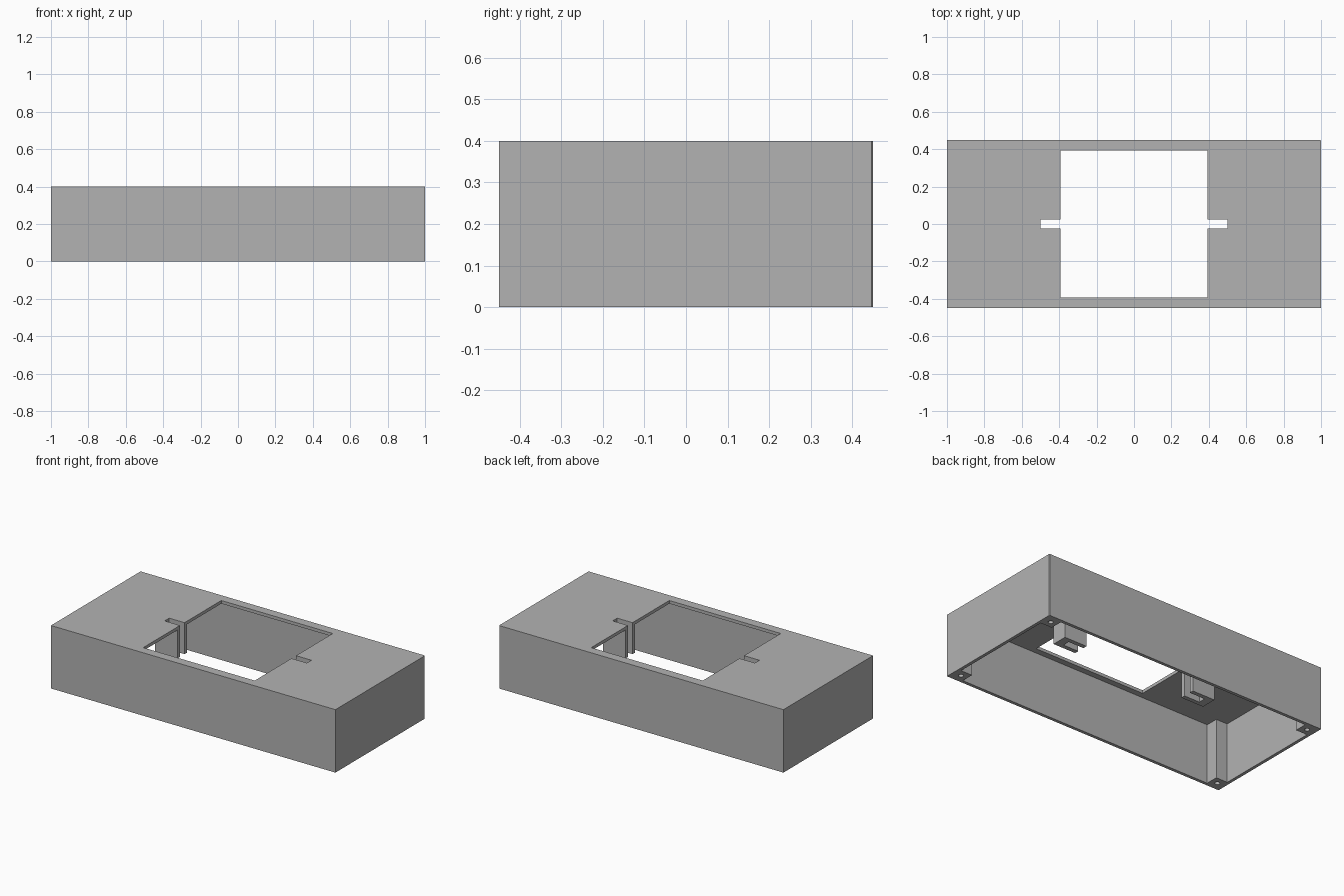
import bpy, bmesh, math

cube = bpy.data.objects.get("Cube")
if cube:
    bpy.data.objects.remove(cube, do_unlink=True)

# Main dimensions
HX, HY, H = 1.0, 0.45, 0.4      # half length, half depth, height
WALL, POST = 0.02, 0.1          # wall thickness, corner post size
OPEN = 0.392                    # half size of the square opening
SLOT_X, SLOT_Y = 0.5, 0.023     # slot reach and half width
ARM_X, ARM_Y, ARM_Z = 0.55, 0.05, 0.2   # bracket extents
CHAMFER = 0.004

grey = bpy.data.materials.new("plain grey")
grey.use_nodes = True
colour = (0.45, 0.45, 0.45, 1)
grey.diffuse_color = colour
grey.node_tree.nodes["Principled BSDF"].inputs["Base Color"].default_value = colour


def prism(name, outline, z0, z1):
    """Extrude a counter-clockwise outline from z0 to z1."""
    bm = bmesh.new()
    face = bm.faces.new([bm.verts.new((x, y, z0)) for x, y in outline])
    top = bmesh.ops.extrude_face_region(bm, geom=[face])["geom"]
    verts = [v for v in top if isinstance(v, bmesh.types.BMVert)]
    bmesh.ops.translate(bm, verts=verts, vec=(0, 0, z1 - z0))
    bmesh.ops.recalc_face_normals(bm, faces=bm.faces)
    mesh = bpy.data.meshes.new(name)
    bm.to_mesh(mesh)
    bm.free()
    mesh.materials.append(grey)
    obj = bpy.data.objects.new(name, mesh)
    bpy.context.collection.objects.link(obj)
    return obj


def cut(target, cutter):
    """Subtract the cutter from the target and remove it."""
    cutter.hide_render = True
    mod = target.modifiers.new("cut", "BOOLEAN")
    mod.operation, mod.solver, mod.object = "DIFFERENCE", "EXACT", cutter
    bpy.context.view_layer.objects.active = target
    bpy.ops.object.modifier_apply(modifier=mod.name)
    bpy.data.objects.remove(cutter, do_unlink=True)


def cross(ax, ay, bx, by):
    """Symmetric plus shape: reaches ax by by, and bx by ay."""
    quarter = [(ax, by), (bx, by), (bx, ay)]
    points = []
    for sx, sy in ((1, 1), (-1, 1), (-1, -1), (1, -1)):
        part = [(sx * x, sy * y) for x, y in quarter]
        points += part if sx * sy > 0 else part[::-1]
    return points


# Case: solid block with one slightly chamfered upright edge
case = prism("case", [(-HX, -HY), (HX, -HY), (HX, HY - CHAMFER),
                      (HX - CHAMFER, HY), (-HX, HY)], 0, H)

# Hollow from below, leaving walls, ceiling and four corner posts
cut(case, prism("cavity", cross(HX - WALL, HY - WALL, HX - POST, HY - POST),
                -0.1, H - WALL))

# Square opening with a slot on each side
cut(case, prism("opening", cross(SLOT_X, OPEN, OPEN, SLOT_Y), H / 2, H + 0.1))

# Screw holes in the undersides of the posts
for sx in (-1, 1):
    for sy in (-1, 1):
        cx, cy = sx * (HX - 0.056), sy * (HY - 0.056)
        ring = [(cx + 0.015 * math.cos(a), cy + 0.015 * math.sin(a))
                for a in (i * math.tau / 16 for i in range(16))]
        cut(case, prism("screw_hole", ring, -0.1, 0.2))

# U-shaped brackets hanging below the slots
bracket = [(OPEN, -ARM_Y), (ARM_X, -ARM_Y), (ARM_X, ARM_Y), (OPEN, ARM_Y),
           (OPEN, SLOT_Y), (SLOT_X, SLOT_Y), (SLOT_X, -SLOT_Y), (OPEN, -SLOT_Y)]
for side, sx in (("left", 1), ("right", -1)):
    prism(side + "_slot_bracket", [(sx * x, y) for x, y in bracket],
          ARM_Z, H - WALL)
